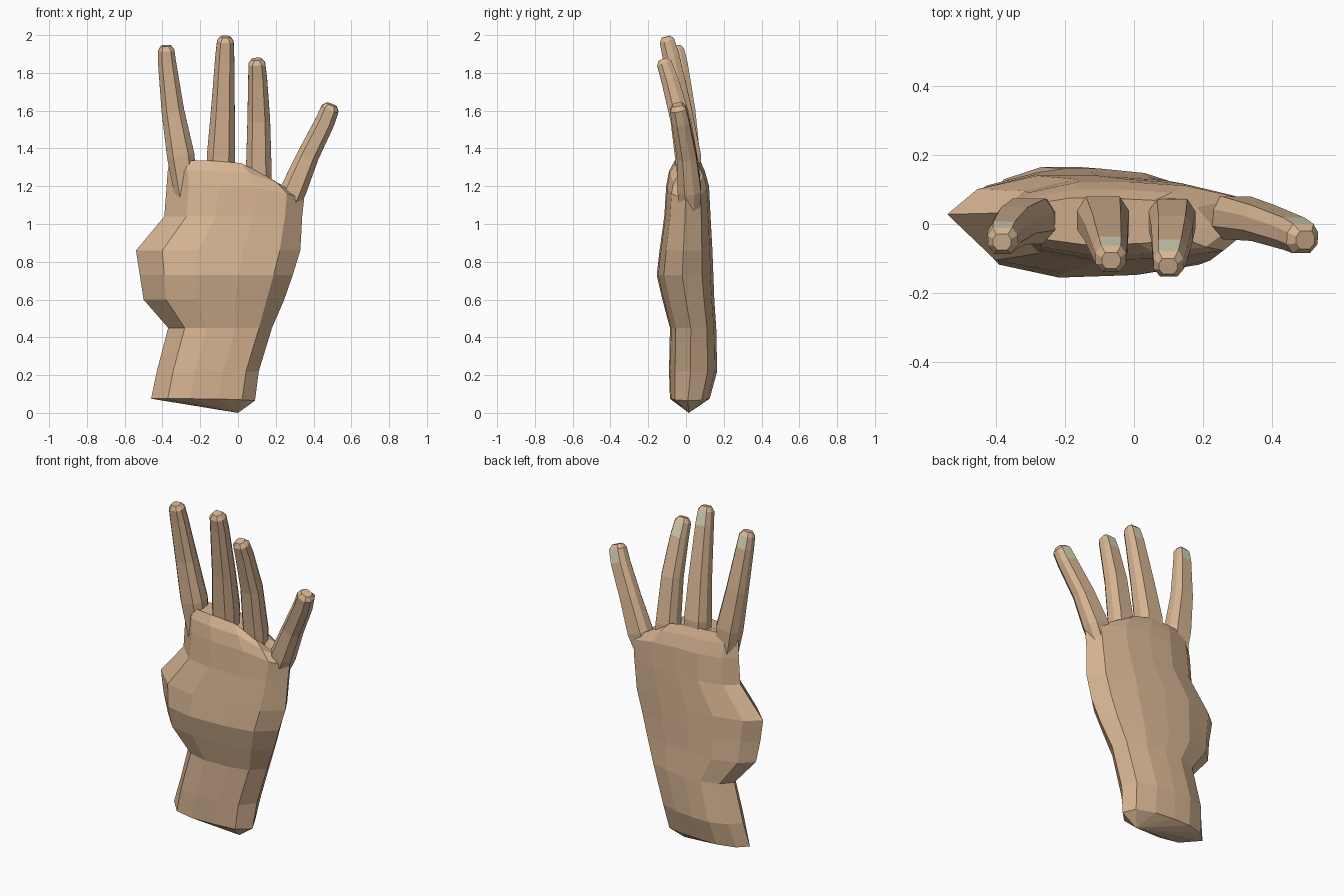
import bpy
from mathutils import Vector

if "Cube" in bpy.data.objects:
    bpy.data.objects.remove(bpy.data.objects["Cube"])


def material(name, color):
    m = bpy.data.materials.new(name)
    m.diffuse_color = color
    m.use_nodes = True
    m.node_tree.nodes["Principled BSDF"].inputs["Base Color"].default_value = m.diffuse_color
    return m


skin = material("skin", (0.68, 0.46, 0.29, 1))
nail = material("nail", (0.68, 0.65, 0.47, 1))


def loft(name, rings, bottom=None, nail_face=None):
    """Skin a stack of equal rings; bottom is an optional apex point."""
    n = len(rings[0])
    verts = [v for r in rings for v in r]
    faces, mats = [], []
    for i in range(len(rings) - 1):
        for k in range(n):
            a, b = i * n + k, i * n + (k + 1) % n
            faces.append((a, b, b + n, a + n))
            mats.append(1 if (i, k) == nail_face else 0)
    faces.append(tuple(range(len(verts) - n, len(verts))))
    mats.append(0)
    if bottom:
        verts.append(bottom)
        faces += [((k + 1) % n, k, len(verts) - 1) for k in range(n)]
        mats += [0] * n
    else:
        faces.append(tuple(reversed(range(n))))
        mats.append(0)
    me = bpy.data.meshes.new(name)
    me.from_pydata([tuple(v) for v in verts], [], faces)
    me.materials.append(skin)
    me.materials.append(nail)
    me.polygons.foreach_set("material_index", mats)
    me.update()
    ob = bpy.data.objects.new(name, me)
    bpy.context.collection.objects.link(ob)
    return ob


# Palm, wrist and thumb stump: one rounded outline scaled to each level
outline = [(-1, 0.2), (-0.68, -0.75), (-0.25, -1), (0.3, -0.95), (0.75, -0.75),
           (1, -0.1), (0.87, 0.6), (0.45, 0.9), (0, 1), (-0.4, 1), (-0.8, 0.72)]
# z, left x, right x, front y, back y, drop of the right-hand edge
levels = [
    (0.075, -0.46, 0.09, -0.085, 0.125, 0.01),
    (0.22, -0.43, 0.11, -0.09, 0.165, 0.0),
    (0.45, -0.37, 0.18, -0.085, 0.16, 0.0),
    (0.60, -0.50, 0.245, -0.125, 0.15, 0.0),
    (0.73, -0.52, 0.29, -0.155, 0.145, 0.0),
    (0.86, -0.54, 0.33, -0.14, 0.14, 0.0),
    (1.04, -0.39, 0.34, -0.115, 0.13, 0.0),
    (1.20, -0.378, 0.35, -0.105, 0.122, 0.07),
    (1.28, -0.372, 0.29, -0.09, 0.10, 0.11),
    (1.335, -0.36, 0.22, -0.06, 0.075, 0.14),
]
rings = []
for z, xl, xr, yf, yb, drop in levels:
    rings.append([((xl + xr) / 2 + u * (xr - xl) / 2,
                   (yf + yb) / 2 + v * (yb - yf) / 2,
                   z - drop * max(0, u) ** 2) for u, v in outline])
loft("palm", rings, bottom=(0.0, 0.015, 0.0))

# Fingers: x, y, z, half width at buried root, base, middle, nail start, nail end
fingers = {
    "index_finger": [(-0.275, 0.015, 1.15, 0.06), (-0.303, 0.008, 1.36, 0.073),
                     (-0.345, -0.005, 1.60, 0.06), (-0.375, -0.035, 1.85, 0.048),
                     (-0.38, -0.048, 1.92, 0.043)],
    "middle_finger": [(-0.09, 0.02, 1.15, 0.065), (-0.09, 0.012, 1.36, 0.075),
                      (-0.08, -0.025, 1.60, 0.063), (-0.07, -0.08, 1.89, 0.05),
                      (-0.067, -0.10, 1.968, 0.044)],
    "ring_finger": [(0.11, 0.025, 1.08, 0.06), (0.11, 0.012, 1.28, 0.068),
                    (0.11, -0.028, 1.55, 0.06), (0.104, -0.088, 1.77, 0.05),
                    (0.10, -0.115, 1.85, 0.044)],
    "little_finger": [(0.2, 0.02, 0.95, 0.05), (0.294, 0.018, 1.18, 0.069),
                      (0.37, 0.003, 1.36, 0.058), (0.46, -0.028, 1.54, 0.052),
                      (0.487, -0.042, 1.61, 0.048)],
}
# Finger section, with a broad flat back that carries the nail
section = [(1, 0.4), (0.65, 1), (-0.65, 1), (-1, 0.4),
           (-1, -0.4), (-0.55, -1), (0.55, -1), (1, -0.4)]
for name, path in fingers.items():
    pts = [Vector(p[:3]) for p in path]
    radii = [p[3] for p in path]
    # blunt, slightly narrowed fingertip
    pts.append(pts[-1] + (pts[-1] - pts[-2]).normalized() * 0.024)
    radii.append(radii[-1] * 0.6)
    rings = []
    for i, (p, r) in enumerate(zip(pts, radii)):
        t = (pts[min(i + 1, len(pts) - 1)] - pts[max(i - 1, 0)]).normalized()
        side = Vector((0, 1, 0)).cross(t).normalized()
        back = t.cross(side)
        rings.append([p + side * u * r + back * v * r * 0.9 for u, v in section])
    loft(name, rings, nail_face=(3, 1))
